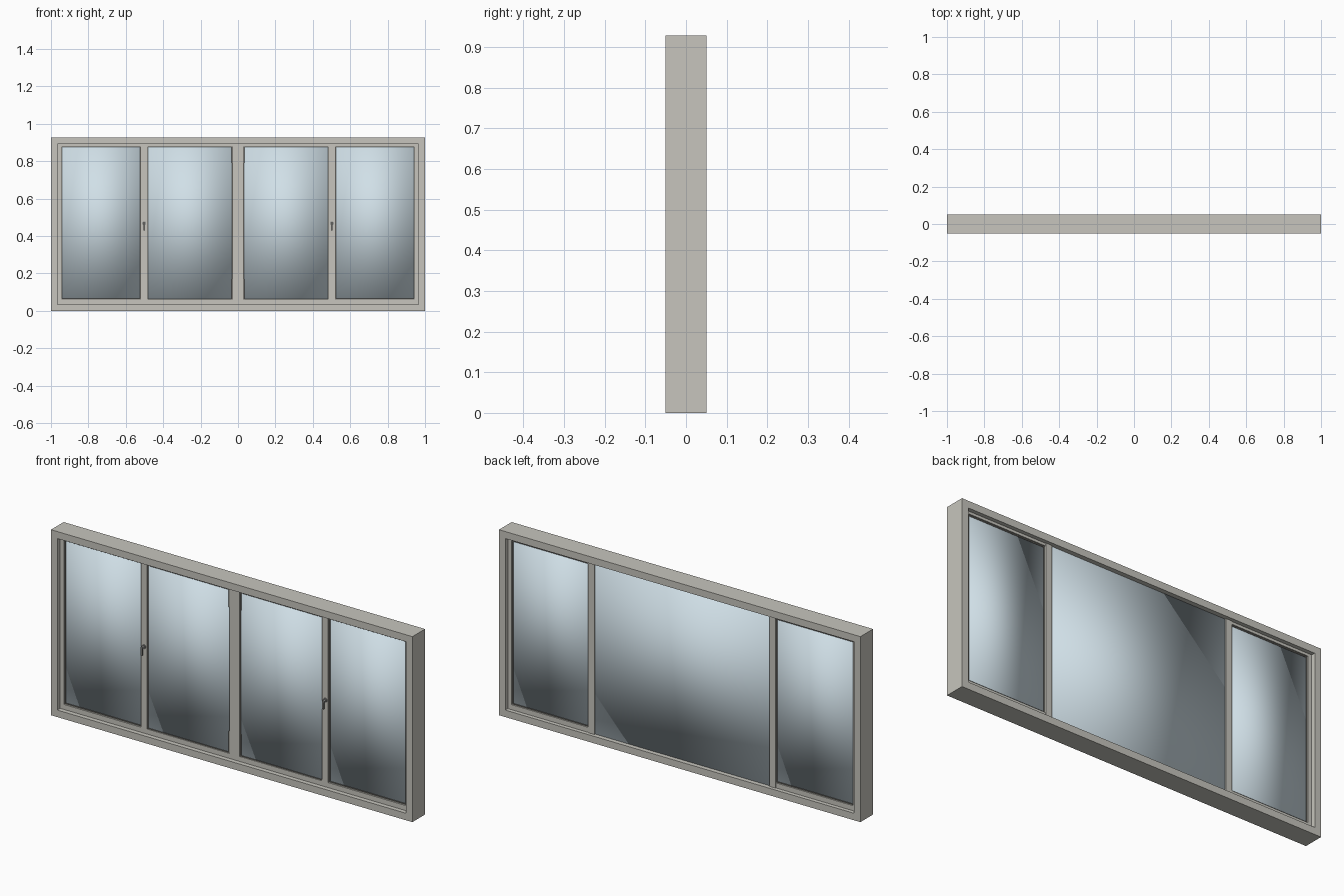
import bpy, bmesh
from mathutils import Matrix, Vector

cube = bpy.data.objects.get("Cube")
if cube:
    bpy.data.objects.remove(cube)


def material(name, rgb, rough=0.5):
    m = bpy.data.materials.new(name)
    m.use_nodes = True
    m.diffuse_color = (*rgb, 1)
    bsdf = m.node_tree.nodes["Principled BSDF"]
    bsdf.inputs["Base Color"].default_value = (*rgb, 1)
    bsdf.inputs["Roughness"].default_value = rough
    return m


FRAME = material("warm grey frame", (0.57, 0.56, 0.51))
GLASS = material("pale blue glass", (0.64, 0.75, 0.81))
SEAL = material("dark seal", (0.20, 0.19, 0.17))
METAL = material("handle metal", (0.30, 0.30, 0.29))


def add_box(bm, x0, x1, y0, y1, z0, z1):
    mid = Vector((x0 + x1, y0 + y1, z0 + z1)) / 2
    size = Matrix.Diagonal((x1 - x0, y1 - y0, z1 - z0, 1))
    bmesh.ops.create_cube(bm, size=1, matrix=Matrix.Translation(mid) @ size)


def finish(name, bm, mat, smooth=False):
    me = bpy.data.meshes.new(name)
    bm.to_mesh(me)
    bm.free()
    me.materials.append(mat)
    for p in me.polygons:
        p.use_smooth = smooth
    ob = bpy.data.objects.new(name, me)
    bpy.context.collection.objects.link(ob)
    return ob


def boxes(name, mat, *dims, smooth=False):
    bm = bmesh.new()
    for d in dims:
        add_box(bm, *d)
    return finish(name, bm, mat, smooth)


def ring(name, mat, x0, x1, z0, z1, w, y0, y1):
    """Rectangular border of width w lying inside the given outline."""
    return boxes(name, mat,
                 (x0, x0 + w, y0, y1, z0, z1), (x1 - w, x1, y0, y1, z0, z1),
                 (x0 + w, x1 - w, y0, y1, z0, z0 + w),
                 (x0 + w, x1 - w, y0, y1, z1 - w, z1))


H = 0.928           # overall height
EDGE = 0.035        # outer frame width
IN = 1 - EDGE       # inside of the jambs
LO, HI = EDGE, H - EDGE
FRONT, BACK = -0.027, 0.033   # sash faces
G0, G1 = 0.06, 0.88           # visible glass height

# Outer frame
ring("outer_frame", FRAME, -1, 1, 0, H, EDGE, -0.05, 0.05)

# Centre post, seen from the front only
boxes("centre_post", FRAME, (-0.028, 0.028, FRONT, 0.003, LO, HI))

# Single rear pane across the middle
boxes("rear_middle_glass", GLASS, (-0.486, 0.486, 0.004, 0.027, LO, HI), smooth=True)

for s, side in ((1, "left"), (-1, "right")):
    def span(a, b):
        return (a, b) if s > 0 else (-b, -a)

    # Post between the side and middle panes
    boxes(side + "_post", FRAME, (*span(0.484, 0.518), FRONT, BACK, LO, HI))

    # Side sash with its rails and outer stile
    boxes(side + "_side_sash", FRAME,
          (*span(0.945, IN), FRONT, BACK - 0.003, LO, HI),
          (*span(0.518, 0.945), FRONT, BACK - 0.003, LO, G0),
          (*span(0.518, 0.945), FRONT, BACK - 0.003, G1, HI))
    boxes(side + "_side_glass", GLASS,
          (*span(0.518, 0.945), -0.017, 0.022, G0, G1), smooth=True)

    # Front middle sash
    boxes(side + "_middle_rails", FRAME,
          (*span(0.028, 0.484), FRONT, 0.003, LO, G0),
          (*span(0.028, 0.484), FRONT, 0.003, G1, HI))
    boxes(side + "_middle_glass", GLASS,
          (*span(0.028, 0.484), -0.021, 0.002, G0, G1), smooth=True)

    # Dark seals around the glass
    ring(side + "_side_front_seal", SEAL, *span(0.518, 0.945), G0, G1, 0.005, -0.019, -0.016)
    ring(side + "_side_back_seal", SEAL, *span(0.518, 0.945), G0, G1, 0.005, 0.021, 0.024)
    ring(side + "_middle_seal", SEAL, *span(0.028, 0.484), G0, G1, 0.004, -0.023, -0.02)

    # Short guide strips beside the centre post
    boxes(side + "_guide_strips", SEAL,
          (*span(0.028, 0.034), -0.025, -0.02, G0, 0.17),
          (*span(0.028, 0.034), -0.025, -0.02, 0.79, G1))

    # Handle: round rose, spindle and hanging lever
    bm = bmesh.new()
    x = s * 0.502
    for r, y0, y1 in ((0.011, -0.032, FRONT), (0.006, -0.045, -0.032)):
        turn = Matrix.Translation((x, (y0 + y1) / 2, 0.468)) @ Matrix.Rotation(1.5708, 4, 'X')
        bmesh.ops.create_cone(bm, cap_ends=True, segments=16, radius1=r, radius2=r,
                              depth=y1 - y0, matrix=turn)
    add_box(bm, x - 0.004, x + 0.004, -0.046, -0.040, 0.43, 0.472)
    finish(side + "_handle", bm, METAL)
